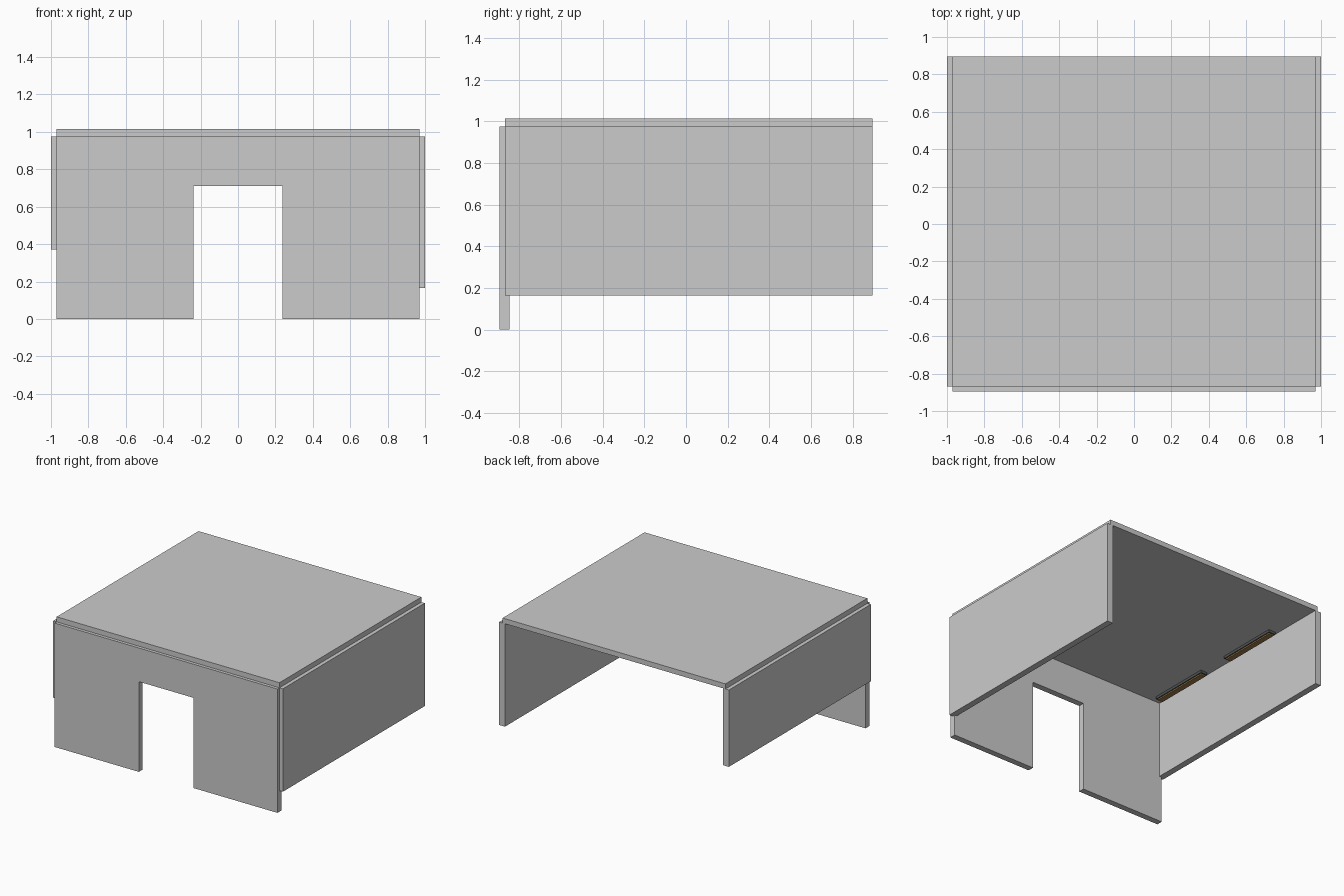
import bpy

if "Cube" in bpy.data.objects:
    bpy.data.objects.remove(bpy.data.objects["Cube"])


def box(name, x, y, z, mat=None):
    """Axis-aligned box from (min, max) ranges."""
    bpy.ops.mesh.primitive_cube_add(size=1, location=[(a + b) / 2 for a, b in (x, y, z)])
    ob = bpy.context.object
    ob.name = name
    ob.scale = [b - a for a, b in (x, y, z)]
    bpy.ops.object.transform_apply(location=False, rotation=False, scale=True)
    if mat:
        ob.data.materials.append(mat)
    return ob


def colour(name, rgb):
    m = bpy.data.materials.new(name)
    m.diffuse_color = (*rgb, 1)
    m.use_nodes = True
    m.node_tree.nodes["Principled BSDF"].inputs["Base Color"].default_value = m.diffuse_color
    return m


wood = colour("brown_wood", (0.35, 0.2, 0.07))
dark = colour("dark_housing", (0.08, 0.09, 0.09))

TOP = 0.975
FRONT = (-0.895, -0.847)
DEPTH = (-0.87, 0.895)

# Roof slab
box("roof", (-0.97, 0.97), DEPTH, (TOP, 1.015))

# Side walls of different heights
box("left_wall", (-1.0, -0.95), DEPTH, (0.37, TOP))
box("right_wall", (0.95, 1.0), DEPTH, (0.165, TOP))

# Front panels with a doorway and lintel between them
box("front_panel_left", (-0.97, -0.237), FRONT, (0, TOP))
box("front_panel_right", (0.237, 0.97), FRONT, (0, TOP))
box("door_lintel", (-0.237, 0.237), FRONT, (0.71, TOP))

# Two slim strips under the roof beside the left wall
for i, y in enumerate((-0.54, 0.22)):
    box(f"strip_housing_{i + 1}", (-0.93, -0.87), (y - 0.25, y + 0.25), (0.955, TOP + 0.005), dark)
    box(f"strip_slat_{i + 1}", (-0.922, -0.878), (y - 0.24, y + 0.24), (0.945, 0.957), wood)
